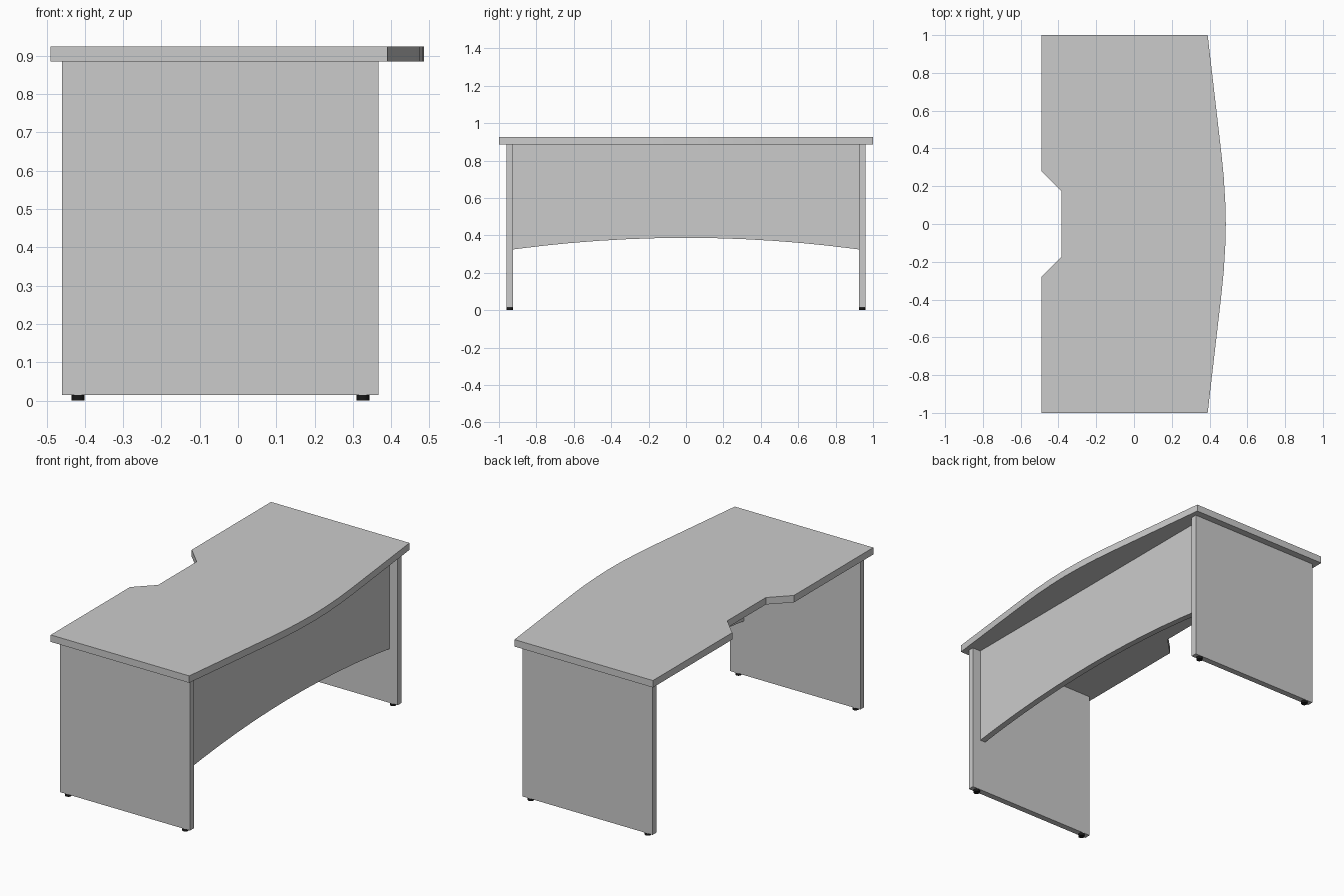
import bpy, bmesh
from mathutils import Vector

if "Cube" in bpy.data.objects:
    bpy.data.objects.remove(bpy.data.objects["Cube"])


def prism(name, profile, depth):
    """Extrude a closed 3D profile along a depth vector."""
    bm = bmesh.new()
    face = bm.faces.new([bm.verts.new(p) for p in profile])
    ext = bmesh.ops.extrude_face_region(bm, geom=[face])
    verts = [g for g in ext["geom"] if isinstance(g, bmesh.types.BMVert)]
    bmesh.ops.translate(bm, verts=verts, vec=Vector(depth))
    bmesh.ops.recalc_face_normals(bm, faces=bm.faces)
    mesh = bpy.data.meshes.new(name)
    bm.to_mesh(mesh)
    bm.free()
    obj = bpy.data.objects.new(name, mesh)
    bpy.context.collection.objects.link(obj)
    return obj


# Desktop: bowed visitor edge on +x, cable notch on -x
bow = [(0.39, 1.0), (0.419, 0.75), (0.448, 0.5), (0.463, 0.37),
       (0.475, 0.25), (0.483, 0.12)]
notch = [(-0.49, 1.0), (-0.49, 0.28), (-0.385, 0.175)]
half = notch[::-1] + bow
outline = half + [(0.486, 0.0)] + [(x, -y) for x, y in reversed(half)]
prism("desktop", [(x, y, 0.885) for x, y in outline], (0, 0, 0.04))

# Modesty panel with an arched lower edge
W, N = 0.925, 12
arch = []
for i in range(N + 1):
    t = -1 + 2 * i / N
    arch.append((0.28, W * t, 0.325 + 0.062 * (1 - t * t)))
prism("modesty_panel", arch + [(0.28, W, 0.885), (0.28, -W, 0.885)], (0.035, 0, 0))

# Panel legs and their small black feet
black = bpy.data.materials.new("black_plastic")
black.diffuse_color = (0.01, 0.01, 0.01, 1)
black.use_nodes = True
black.node_tree.nodes["Principled BSDF"].inputs["Base Color"].default_value = black.diffuse_color
for side, s in (("front", -1), ("back", 1)):
    y = s * 0.925
    prism(side + "_leg_panel",
          [(-0.46, y, 0.015), (0.367, y, 0.015), (0.367, y, 0.885), (-0.46, y, 0.885)],
          (0, s * 0.035, 0))
    for end, x in (("left", -0.418), ("right", 0.326)):
        bpy.ops.mesh.primitive_cylinder_add(vertices=16, radius=0.017, depth=0.015,
                                            location=(x, s * 0.9425, 0.0075))
        foot = bpy.context.object
        foot.name = f"{side}_{end}_foot"
        foot.data.materials.append(black)
        bpy.ops.object.shade_smooth_by_angle()
